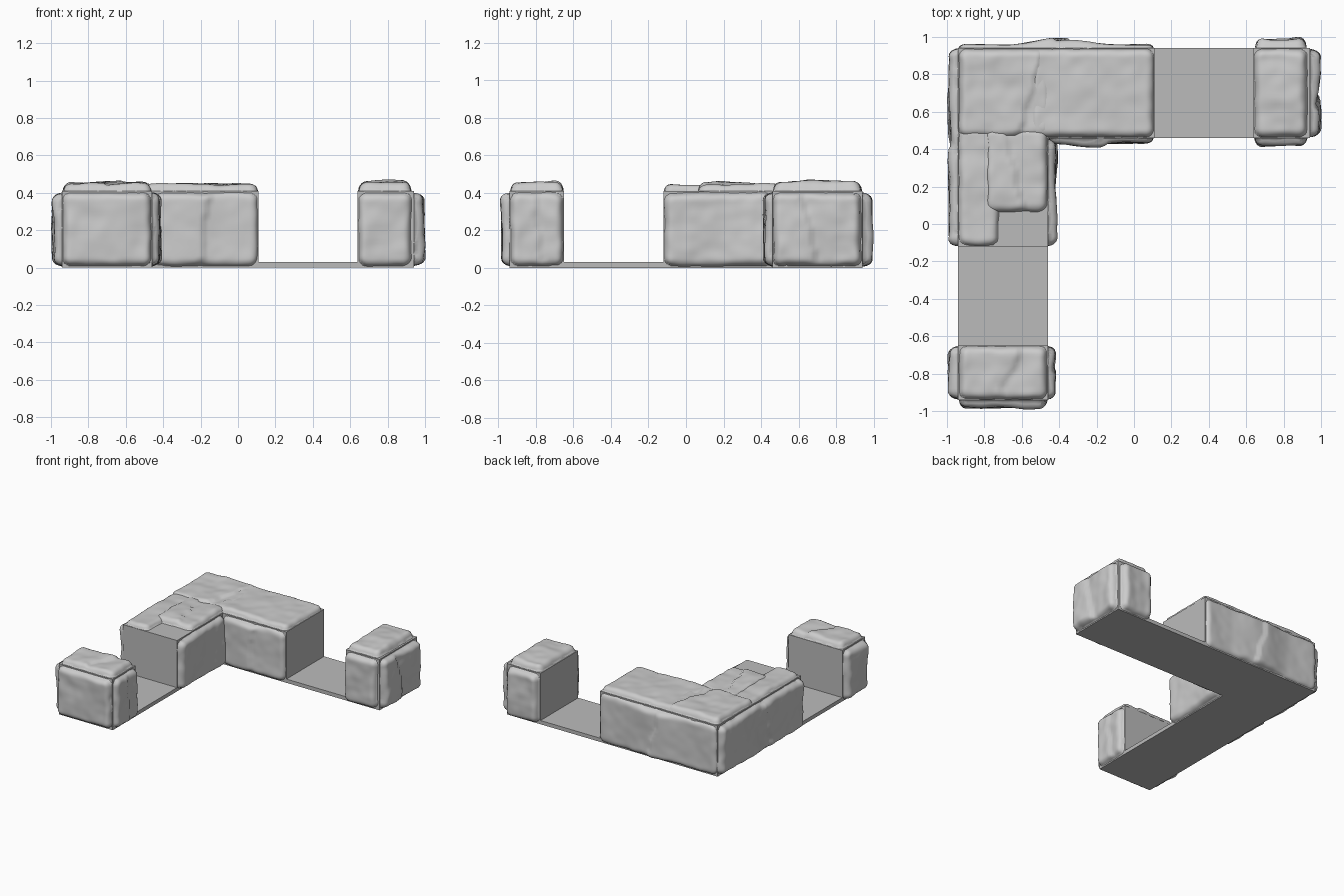
import bpy, bmesh, math
from mathutils import Vector, noise

if "Cube" in bpy.data.objects:
    bpy.data.objects.remove(bpy.data.objects["Cube"], do_unlink=True)


def material(name, grey):
    m = bpy.data.materials.new(name)
    m.use_nodes = True
    m.diffuse_color = (grey, grey, grey, 1)
    m.node_tree.nodes["Principled BSDF"].inputs["Base Color"].default_value = m.diffuse_color
    return m


CORE = material("core grey", 0.5)
STONE = material("stone grey", 0.6)


def add_object(name, bm, mat):
    mesh = bpy.data.meshes.new(name)
    bm.to_mesh(mesh)
    bm.free()
    mesh.materials.append(mat)
    obj = bpy.data.objects.new(name, mesh)
    bpy.context.collection.objects.link(obj)
    return obj


def prism(name, outline, z0, z1):
    """Extrude a plan outline between two heights."""
    bm = bmesh.new()
    face = bm.faces.new([bm.verts.new((x, y, z0)) for x, y in outline])
    top = bmesh.ops.extrude_face_region(bm, geom=[face])["geom"]
    bmesh.ops.translate(bm, vec=(0, 0, z1 - z0),
                        verts=[v for v in top if isinstance(v, bmesh.types.BMVert)])
    bmesh.ops.recalc_face_normals(bm, faces=bm.faces)
    add_object(name, bm, CORE)


def smoothstep(t):
    t = min(max(t, 0), 1)
    return t * t * (3 - 2 * t)


def stone(name, axis, sign, plane, a, b, thick, crack=None, bump=None):
    """Rough stone slab lying on a wall plane.
    a, b: ranges along the two in-plane axes; crack: its a position at the low
    and high end of b, with one side lower; bump: centre, half width, height."""
    bm = bmesh.new()
    step = 0.0125
    na, nb = (max(8, round((r[1] - r[0]) / step)) for r in (a, b))
    ca, cb = sum(a) / 2, sum(b) / 2
    ha, hb = (a[1] - a[0]) / 2, (b[1] - b[0]) / 2
    corner, rim = 0.05, 0.04
    seed = Vector((plane * 7, axis * 5 + sign * 3, ca * 3))
    rows = []
    for j in range(nb + 1):
        row = []
        for i in range(na + 1):
            # rows gather towards the rim so the rounded edge stays clean
            u = math.sin((2 * i / na - 1) * math.pi / 2) * ha
            v = math.sin((2 * j / nb - 1) * math.pi / 2) * hb
            p = Vector((u, v, 0)) + seed
            qx, qy = abs(u) - ha + corner, abs(v) - hb + corner
            inside = corner - math.hypot(max(qx, 0), max(qy, 0)) - min(max(qx, qy), 0)
            inside -= 0.006 * (1 + noise.noise(p * 12))
            t = min(max(inside / rim, 0), 1)
            h = thick * (0.9 + 0.25 * noise.noise(p * 5) + 0.12 * noise.noise(p * 14))
            if bump:
                h += bump[2] * smoothstep(1 - abs(ca + u - bump[0]) / bump[1])
            if crack:
                line = crack[0] + (crack[1] - crack[0]) * (v / hb + 1) / 2
                d = ca + u - line + 0.03 * noise.noise(p * 8)
                h -= 0.014 * smoothstep(d / 0.012) * smoothstep(1 - d / 0.2)
            h = h * math.sqrt(1 - (1 - t) ** 2) if inside > 0 else -0.003
            co = [ca + u, cb + v]
            co.insert(axis, plane + sign * h)
            row.append(bm.verts.new(co))
        rows.append(row)
    for r0, r1 in zip(rows, rows[1:]):
        for i in range(na):
            quad = [r0[i], r0[i + 1], r1[i + 1], r1[i]]
            if (axis == 1) == (sign > 0):
                quad.reverse()
            bm.faces.new(quad).smooth = True
    add_object(name, bm, STONE)


# Plan limits of the L-shaped wall
OUT, INN = 0.94, 0.46
LOW, TOP = 0.03, 0.41
DOOR_E0, DOOR_E1 = 0.11, 0.64
DOOR_S0, DOOR_S1 = -0.12, -0.65


def ell(ex, sy):
    return [(-OUT, sy), (-INN, sy), (-INN, INN), (ex, INN), (ex, OUT), (-OUT, OUT)]


def rect(x0, x1, y0, y1):
    return [(x0, y0), (x1, y0), (x1, y1), (x0, y1)]


# Floor strip and wall cores
prism("floor_strip", ell(OUT, -OUT), 0, LOW)
prism("corner_wall_core", ell(DOOR_E0, DOOR_S0), LOW, TOP)
prism("east_pillar_core", rect(DOOR_E1, OUT, INN, OUT), LOW, TOP)
prism("south_pillar_core", rect(-OUT, -INN, -OUT, DOOR_S1), LOW, TOP)

# Stones on the corner wall
H = (0.005, 0.405)
W = (-OUT, -INN)
N = (INN, OUT)
stone("corner_cap", 2, 1, TOP, (-OUT, -0.44), N, 0.046, crack=(-0.62, -0.5))
stone("north_cap", 2, 1, TOP, (-0.56, DOOR_E0), N, 0.042)
stone("west_cap_long", 2, 1, TOP, (-OUT, -0.72), (DOOR_S0, 0.52), 0.036)
stone("west_cap_short", 2, 1, TOP, (-0.8, -INN), (0.06, 0.52), 0.046, crack=(-0.6, -0.7))
stone("west_face", 0, -1, -OUT, (DOOR_S0, OUT), H, 0.054, crack=(0.3, 0.4))
stone("north_face", 1, 1, OUT, (-OUT, DOOR_E0), H, 0.022, crack=(-0.35, -0.45),
      bump=(-0.4, 0.28, 0.036))
stone("inner_west_face", 0, 1, -INN, (DOOR_S0, INN), H, 0.05)
stone("inner_north_face", 1, -1, INN, (-INN, DOOR_E0), H, 0.03, crack=(-0.2, -0.15),
      bump=(-0.22, 0.25, 0.02))

# Stones on the east pillar
E = (DOOR_E1, 0.93)
stone("east_pillar_cap", 2, 1, TOP, E, N, 0.055)
stone("east_pillar_back", 1, 1, OUT, E, H, 0.054)
stone("east_pillar_front", 1, -1, INN, E, H, 0.046)
stone("east_pillar_side", 0, 1, OUT, N, H, 0.056, crack=(0.7, 0.6))

# Stones on the south pillar
S = (-OUT, DOOR_S1)
stone("south_pillar_cap", 2, 1, TOP, W, S, 0.05, crack=(-0.72, -0.62))
stone("south_pillar_front", 1, -1, -OUT, W, H, 0.05)
stone("south_pillar_west", 0, -1, -OUT, S, H, 0.055)
stone("south_pillar_east", 0, 1, -INN, S, H, 0.048, crack=(-0.78, -0.82))
